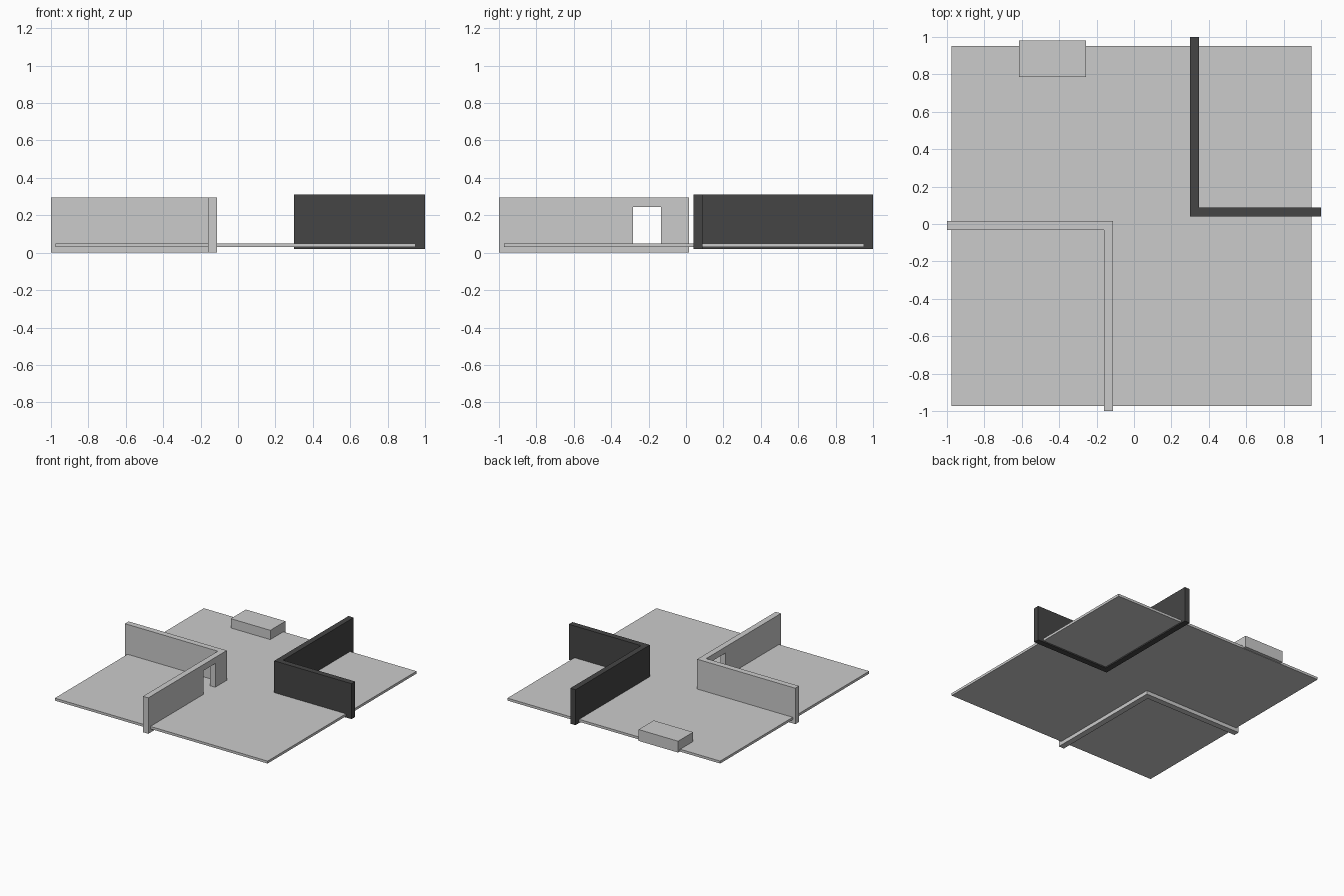
import bpy, bmesh

if "Cube" in bpy.data.objects:
    bpy.data.objects.remove(bpy.data.objects["Cube"])


def extrude_outline(name, outline, z0, z1):
    """Prism from a flat XY outline between two heights."""
    bm = bmesh.new()
    face = bm.faces.new([bm.verts.new((x, y, z0)) for x, y in outline])
    top = bmesh.ops.extrude_face_region(bm, geom=[face])["geom"]
    verts = [g for g in top if isinstance(g, bmesh.types.BMVert)]
    bmesh.ops.translate(bm, verts=verts, vec=(0, 0, z1 - z0))
    bmesh.ops.recalc_face_normals(bm, faces=bm.faces[:])
    mesh = bpy.data.meshes.new(name)
    bm.to_mesh(mesh)
    bm.free()
    obj = bpy.data.objects.new(name, mesh)
    bpy.context.collection.objects.link(obj)
    return obj


def box(name, x, y, z):
    outline = [(x[0], y[0]), (x[1], y[0]), (x[1], y[1]), (x[0], y[1])]
    return extrude_outline(name, outline, *z)


def corner_wall(name, corner, end, t, z):
    """L-shaped wall: outer corner, far ends of both arms, thickness."""
    (cx, cy), (ex, ey) = corner, end
    ix = cx + (t if ex > cx else -t)
    iy = cy + (t if ey > cy else -t)
    outline = [(cx, cy), (ex, cy), (ex, iy), (ix, iy), (ix, ey), (cx, ey)]
    return extrude_outline(name, outline, *z)


# Thin floor slab
box("floor", (-0.977, 0.949), (-0.973, 0.953), (0.03, 0.05))

# Light corner wall with a doorway in the front arm
light_wall = corner_wall("light_wall", (-0.112, 0.015), (-1, -1), 0.048, (0, 0.294))
doorway = box("doorway_cutter", (-0.3, 0), (-0.284, -0.134), (0.045, 0.244))
doorway.hide_render = True
doorway.hide_viewport = True
cut = light_wall.modifiers.new("doorway", "BOOLEAN")
cut.operation = "DIFFERENCE"
cut.solver = "EXACT"
cut.object = doorway

# Dark corner wall
dark_wall = corner_wall("dark_wall", (0.3, 0.04), (1, 1), 0.047, (0.02, 0.31))
dark = bpy.data.materials.new("dark")
dark.diffuse_color = (0.06, 0.06, 0.06, 1)
dark.use_nodes = True
dark.node_tree.nodes["Principled BSDF"].inputs["Base Color"].default_value = dark.diffuse_color
dark_wall.data.materials.append(dark)

# Low step overhanging the back edge
box("back_step", (-0.615, -0.257), (0.785, 0.98), (0.033, 0.126))
